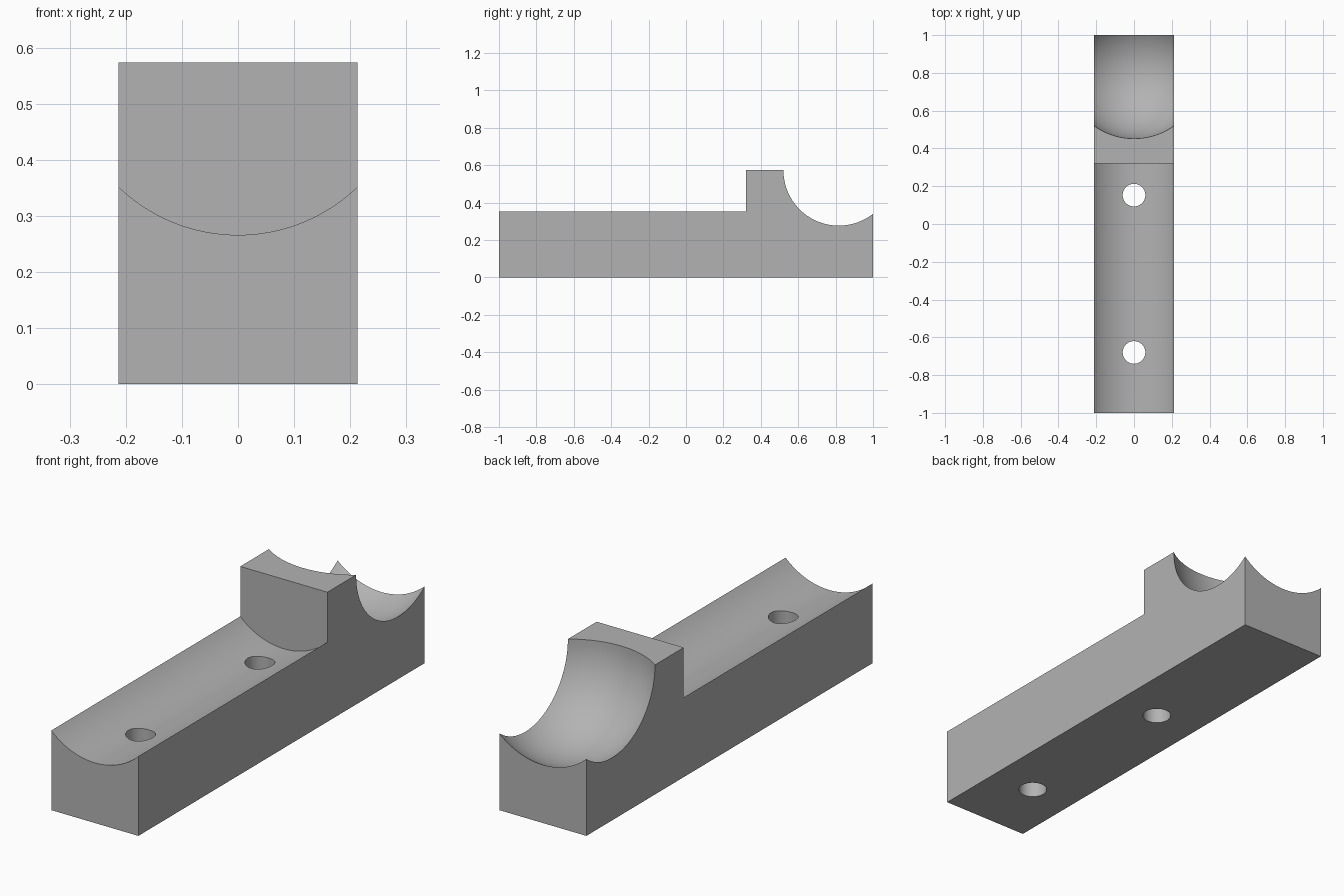
import bpy
import math

if "Cube" in bpy.data.objects:
    bpy.data.objects.remove(bpy.data.objects["Cube"], do_unlink=True)

WIDTH, LENGTH, HEIGHT = 0.426, 2.0, 0.573
TROUGH_RADIUS, TROUGH_END = 0.307, 0.32
SOCKET_RADIUS, SOCKET_Y = 0.365, 0.817
HOLE_RADIUS, HOLE_POSITIONS = 0.06, (-0.68, 0.153)

grey = bpy.data.materials.new("plain grey")
grey.use_nodes = True
colour = (0.45, 0.45, 0.45, 1)
grey.diffuse_color = colour
grey.node_tree.nodes["Principled BSDF"].inputs["Base Color"].default_value = colour

# Solid block
bpy.ops.mesh.primitive_cube_add(size=1, location=(0, 0, HEIGHT / 2))
block = bpy.context.object
block.name = "cradle_block"
block.scale = (WIDTH, LENGTH, HEIGHT)
bpy.ops.object.transform_apply(location=True, rotation=True, scale=True)
block.data.materials.append(grey)


def carve(name):
    """Subtract the active object from the block."""
    cutter = bpy.context.object
    cutter.name = name
    cutter.hide_render = True
    cutter.data.materials.append(grey)
    bpy.ops.object.transform_apply(location=True, rotation=True, scale=True)
    bpy.context.view_layer.objects.active = block
    cut = block.modifiers.new(name, "BOOLEAN")
    cut.operation = "DIFFERENCE"
    cut.solver = "EXACT"
    cut.object = cutter
    bpy.ops.object.modifier_apply(modifier=cut.name)
    bpy.data.objects.remove(cutter, do_unlink=True)


# Long round trough, ending at the upright wall
trough_start = -LENGTH / 2 - 0.2
bpy.ops.mesh.primitive_cylinder_add(
    vertices=128, radius=TROUGH_RADIUS, depth=TROUGH_END - trough_start,
    location=(0, (TROUGH_END + trough_start) / 2, HEIGHT),
    rotation=(math.pi / 2, 0, 0))
carve("trough_cutter")

# Spherical socket at the back
bpy.ops.mesh.primitive_uv_sphere_add(
    segments=96, ring_count=48, radius=SOCKET_RADIUS,
    location=(0, SOCKET_Y, HEIGHT))
carve("socket_cutter")

# Screw holes through the trough floor
for y in HOLE_POSITIONS:
    bpy.ops.mesh.primitive_cylinder_add(
        vertices=48, radius=HOLE_RADIUS, depth=2, location=(0, y, 0))
    carve("hole_cutter")

# Smooth curves with crisp edges
bpy.ops.object.select_all(action="DESELECT")
block.select_set(True)
bpy.context.view_layer.objects.active = block
bpy.ops.object.shade_smooth_by_angle(angle=math.radians(25))
